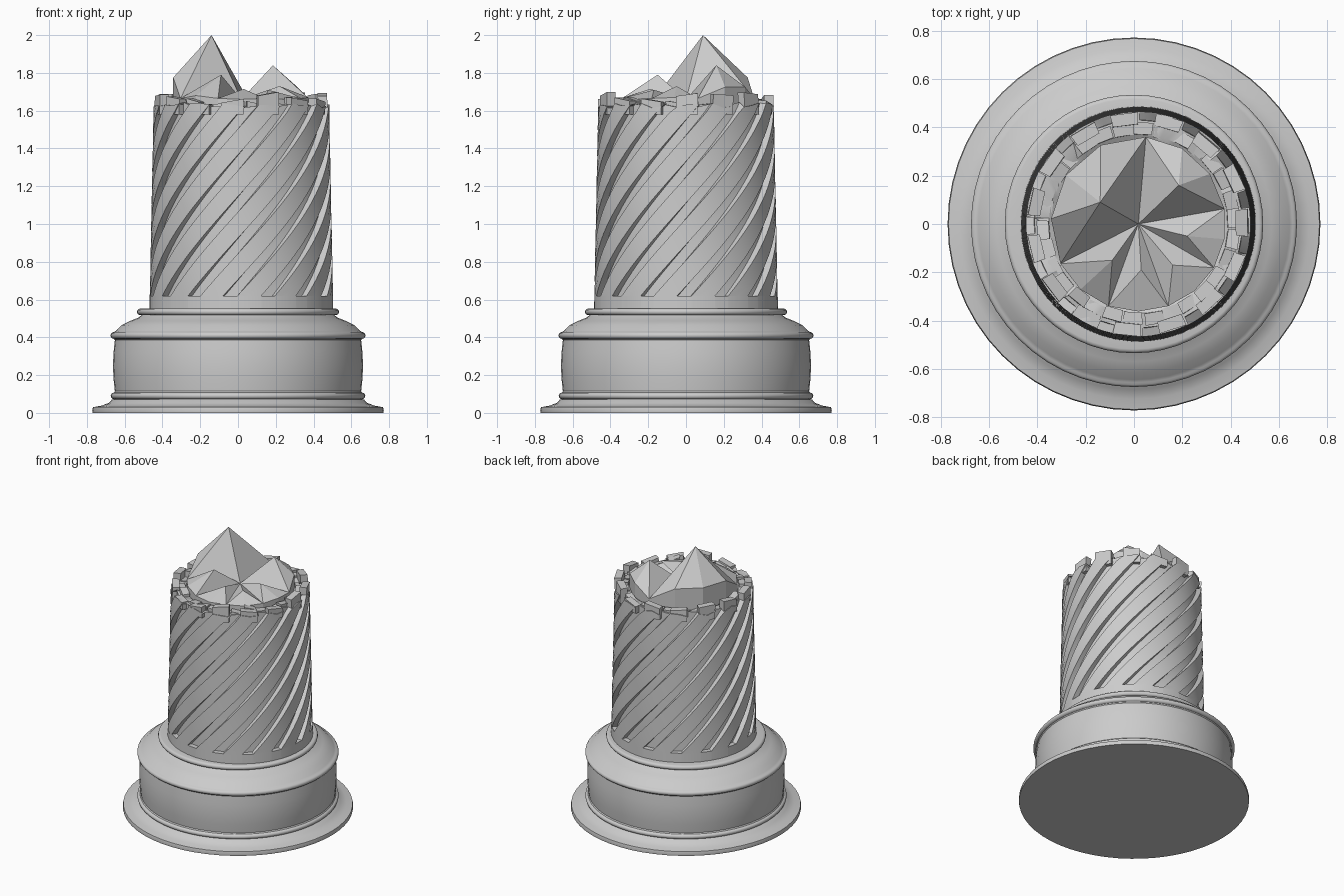
import bpy, bmesh, math, random
from math import sin, cos, pi, radians
from mathutils import Vector

if "Cube" in bpy.data.objects:
    bpy.data.objects.remove(bpy.data.objects["Cube"])

random.seed(4)
CX = 0.018          # the broken shaft sits slightly off the base axis


def make(name, verts, faces, smooth=None):
    me = bpy.data.meshes.new(name)
    me.from_pydata(verts, [], faces)
    bm = bmesh.new()
    bm.from_mesh(me)
    bmesh.ops.recalc_face_normals(bm, faces=bm.faces)
    bm.to_mesh(me)
    bm.free()
    ob = bpy.data.objects.new(name, me)
    bpy.context.collection.objects.link(ob)
    if smooth:
        bpy.ops.object.select_all(action='DESELECT')
        bpy.context.view_layer.objects.active = ob
        ob.select_set(True)
        bpy.ops.object.shade_smooth_by_angle(angle=radians(smooth))
    return ob


def skin(rings):
    """Join equal-length rings into a closed, capped tube."""
    n = len(rings[0])
    verts = [v for r in rings for v in r]
    faces = [(k * n + i, k * n + (i + 1) % n, (k + 1) * n + (i + 1) % n, (k + 1) * n + i)
             for k in range(len(rings) - 1) for i in range(n)]
    faces += [tuple(range(n)), tuple(range((len(rings) - 1) * n, len(rings) * n))]
    return verts, faces


def polar(r, deg, z):
    return (CX + r * cos(radians(deg)), r * sin(radians(deg)), z)


def bead(r, z, m):
    return [(r + m * cos(a), z + m * sin(a)) for a in [-pi / 2 + pi * k / 6 for k in range(7)]]


# Turned base: plinth, beads, bulging drum, shoulder
profile = [(0.77, 0), (0.772, 0.012), (0.768, 0.03), (0.725, 0.038), (0.685, 0.052), (0.668, 0.07)]
profile += bead(0.657, 0.09, 0.017)
profile += [(0.652, 0.115), (0.659, 0.18), (0.662, 0.25), (0.659, 0.32), (0.652, 0.385)]
profile += bead(0.657, 0.41, 0.018)
profile += [(0.645, 0.436), (0.615, 0.465), (0.57, 0.487), (0.53, 0.503), (0.51, 0.517)]
profile += bead(0.518, 0.535, 0.017) + [(0.45, 0.553)]
N = 56
make("base", *skin([[(r * cos(2 * pi * i / N), r * sin(2 * pi * i / N), z) for i in range(N)]
                    for r, z in profile]), smooth=35)

# Shaft with fifteen twisting flutes
Z0, Z1, TWIST, FLUTES, STEP = 0.62, 1.63, 110, 15, 24


def radius(z):
    return 0.487 - 0.022 * (z - 0.55) / 1.1


def shaft_ring(z, depth, jag=0.0):
    turn = TWIST * max(0, (z - Z0) / (Z1 - Z0))
    ring = []
    for k in range(FLUTES):
        c = -97 + k * STEP + turn
        for off, cut in ((-4.3, 1), (4.3, 1), (4.5, 0), (12, 0), (19.5, 0)):
            ring.append(polar(radius(z) - cut * depth, c + off, z + random.uniform(-jag, jag)))
    return ring


rows = [shaft_ring(0.54, 0), shaft_ring(Z0, 0)]
M = 24
rows += [shaft_ring(Z0 + (Z1 - Z0) * k / M, 0.035, 0.015 if k == M else 0) for k in range(M + 1)]
rows.append([polar(0.37, -97 + TWIST + i * 360 / 75, 1.625) for i in range(75)])
rows.append([polar(0.33, -97 + TWIST + i * 360 / 75, 1.60) for i in range(75)])
make("fluted_shaft", *skin(rows), smooth=25)


# Broken rim: wide chips on the ribs and small chips on the inner edge
def chips(name, count, start, width, r0, r1, low, high):
    verts, faces = [], []
    for k in range(count):
        a = start + k * 360 / count + random.uniform(-1, 1)
        h = random.uniform(low, high)
        tilt = random.uniform(-0.012, 0.012)
        lean = random.uniform(-0.008, 0.006)
        b = len(verts)
        for z in (1.58, h):
            top = z > 1.6
            for s, r in ((-1, r0), (1, r0), (1, r1), (-1, r1)):
                verts.append(polar(r + (lean if top else 0), a + s * width / 2,
                                   z + (s * tilt if top else 0)))
        faces += [tuple(b + i for i in f) for f in
                  ((0, 1, 2, 3), (4, 5, 6, 7), (0, 1, 5, 4), (1, 2, 6, 5), (2, 3, 7, 6), (3, 0, 4, 7))]
    make(name, verts, faces)


chips("rib_chips", 15, -97 + TWIST + 12, 14.5, 0.412, 0.462, 1.63, 1.695)
chips("inner_chips", 30, 3, 11.5, 0.368, 0.418, 1.62, 1.665)


# Jagged rocks: wedges meeting in the middle of the shaft
def rock(k, a0, a1, peak, rim, arc):
    ring = [Vector((CX, 0, 1.66))]
    for i in range(arc + 1):
        edge = i in (0, arc)
        a = a0 + (a1 - a0) * i / arc
        ring.append(Vector(polar(0.362, a, 1.665 if edge else rim)))
    n = len(ring)
    verts = [tuple(v) for v in ring] + [(v.x, v.y, 1.59) for v in ring] + [peak]
    faces = [(i, (i + 1) % n, 2 * n) for i in range(n)]
    faces += [(i, (i + 1) % n, n + (i + 1) % n, n + i) for i in range(n)]
    faces.append(tuple(range(n, 2 * n)))
    make("rock_%d" % k, verts, faces)


rocks = [
    (85, 207, (-0.14, 0.09, 2.0), 1.775, 4),
    (10, 85, (0.185, 0.16, 1.84), 1.725, 3),
    (207, 250, (-0.09, -0.15, 1.79), 1.68, 2),
    (250, 290, (0.03, -0.19, 1.715), 1.66, 2),
    (290, 330, (0.16, -0.17, 1.71), 1.66, 2),
    (330, 370, (0.22, -0.05, 1.73), 1.67, 2),
]
for k, spec in enumerate(rocks):
    rock(k + 1, *spec)
